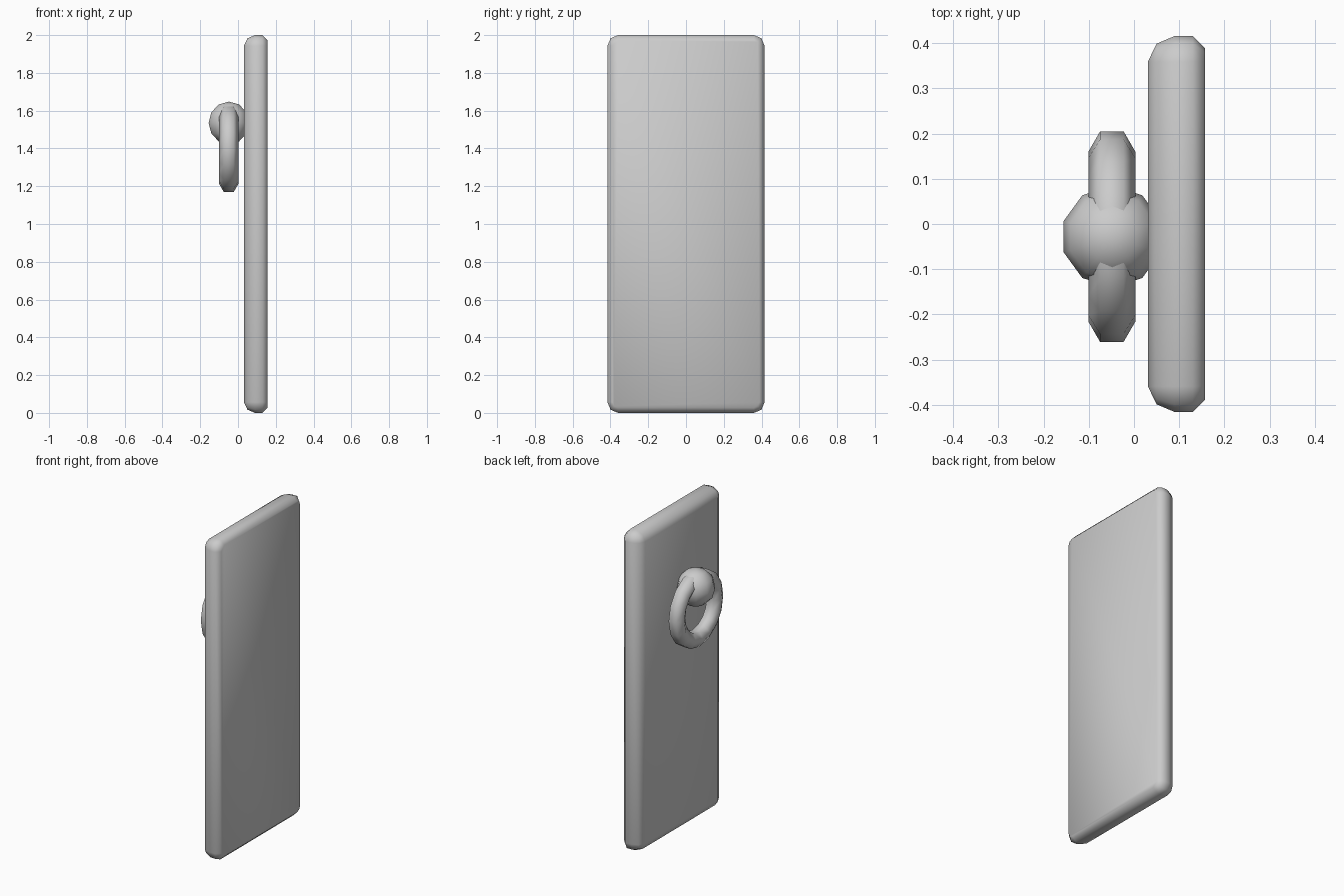
import bpy, bmesh
from math import pi, cos, sin, radians
from mathutils import Vector, Matrix

cube = bpy.data.objects.get("Cube")
if cube:
    bpy.data.objects.remove(cube, do_unlink=True)

gray = bpy.data.materials.new("plain_gray")
gray.use_nodes = True
COLOR = (0.6, 0.6, 0.6, 1)
gray.diffuse_color = COLOR
gray.node_tree.nodes["Principled BSDF"].inputs["Base Color"].default_value = COLOR


def finish(bm, name):
    """Turn a bmesh into a smooth-shaded object."""
    bmesh.ops.recalc_face_normals(bm, faces=bm.faces)
    for f in bm.faces:
        f.smooth = True
    mesh = bpy.data.meshes.new(name)
    bm.to_mesh(mesh)
    bm.free()
    mesh.materials.append(gray)
    obj = bpy.data.objects.new(name, mesh)
    bpy.context.collection.objects.link(obj)
    return obj


# Door panel: rounded rectangles stacked along x, softer on the handle side
HALF_W, HEIGHT, RADIUS = 0.416, 2.0, 0.057


def rounded_outline(bm, x, inset):
    r = RADIUS - inset
    w, h = HALF_W - RADIUS, HEIGHT / 2 - RADIUS
    ring = []
    for i, (sy, sz) in enumerate([(1, 1), (-1, 1), (-1, -1), (1, -1)]):
        for step in range(3):
            a = radians(90 * i + 45 * step)
            ring.append(bm.verts.new((x, sy * w + r * cos(a),
                                      HEIGHT / 2 + sz * h + r * sin(a))))
    return ring


bm = bmesh.new()
layers = [(0.031, 0.056), (0.05, 0.017), (0.09, 0), (0.13, 0), (0.157, 0.027)]
rings = [rounded_outline(bm, x, inset) for x, inset in layers]
for a, b in zip(rings, rings[1:]):
    for i in range(len(a)):
        j = (i + 1) % len(a)
        bm.faces.new((a[i], a[j], b[j], b[i]))
bm.faces.new(rings[0])
bm.faces.new(rings[-1])
bmesh.ops.remove_doubles(bm, verts=bm.verts, dist=0.002)
finish(bm, "door_panel")

# Round knob that holds the ring
bm = bmesh.new()
bmesh.ops.create_uvsphere(bm, u_segments=10, v_segments=6, radius=0.113,
                          matrix=Matrix.Translation((-0.048, -0.028, 1.535)))
finish(bm, "knob")

# Pull ring: hexagonal section spun around the x axis
bm = bmesh.new()
center = Vector((-0.049, -0.028, 1.402))
section = [bm.verts.new(center + Vector((0.052 * cos(k * pi / 3), 0,
                                         0.188 + 0.052 * sin(k * pi / 3))))
           for k in range(6)]
edges = [bm.edges.new((section[k], section[(k + 1) % 6])) for k in range(6)]
bmesh.ops.spin(bm, geom=section + edges, cent=center, axis=(1, 0, 0),
               angle=2 * pi, steps=16, use_merge=True)
bmesh.ops.remove_doubles(bm, verts=bm.verts, dist=0.001)
finish(bm, "pull_ring")
